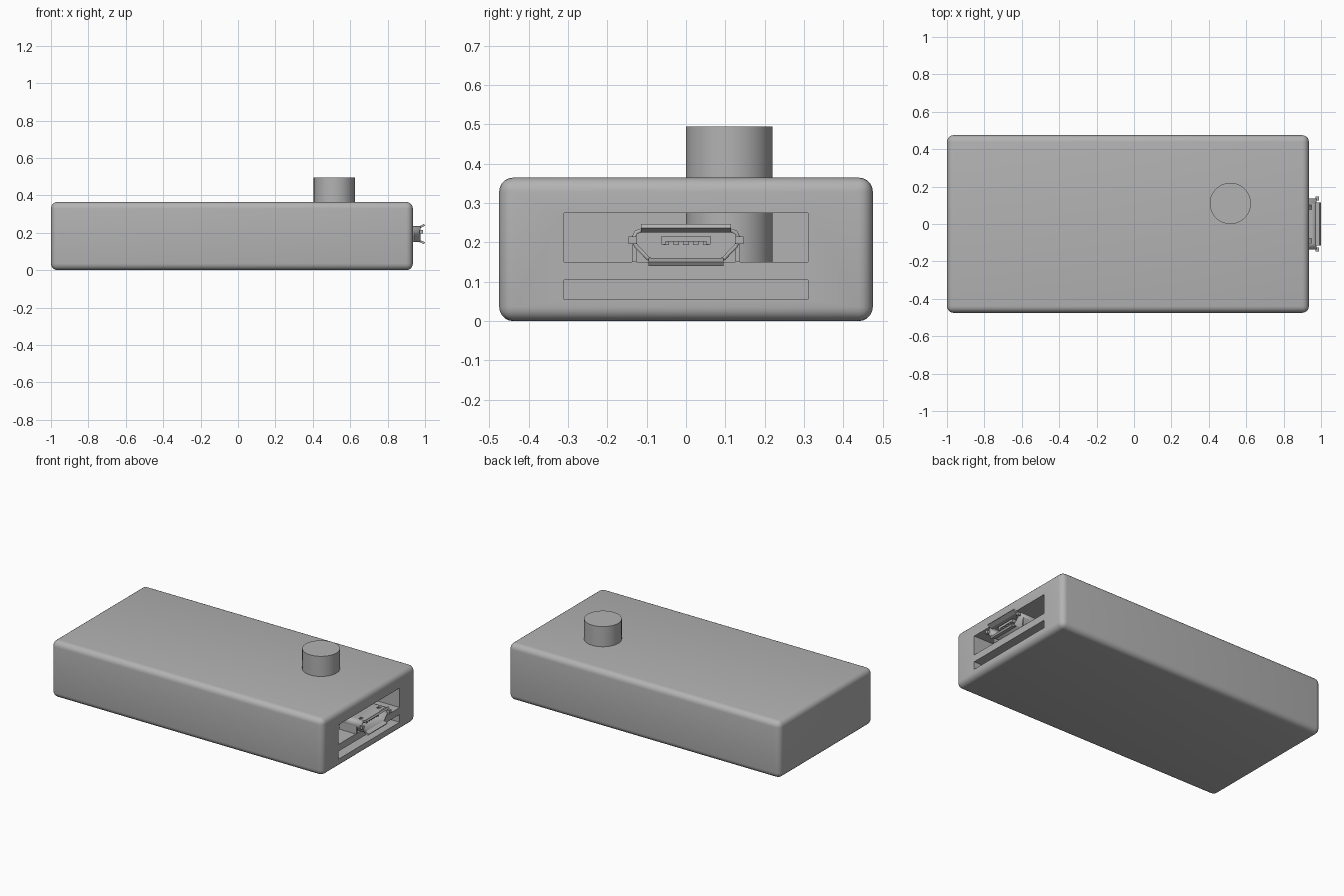
import bpy, bmesh
from mathutils import Vector

if "Cube" in bpy.data.objects:
    bpy.data.objects.remove(bpy.data.objects["Cube"])

grey = bpy.data.materials.new("plain grey")
grey.use_nodes = True
colour = (0.45, 0.45, 0.45, 1)
grey.diffuse_color = colour
grey.node_tree.nodes["Principled BSDF"].inputs["Base Color"].default_value = colour


def finish(name, bm):
    bmesh.ops.recalc_face_normals(bm, faces=bm.faces)
    mesh = bpy.data.meshes.new(name)
    bm.to_mesh(mesh)
    bm.free()
    mesh.materials.append(grey)
    ob = bpy.data.objects.new(name, mesh)
    bpy.context.collection.objects.link(ob)
    return ob


def box(name, lo, hi):
    bm = bmesh.new()
    bmesh.ops.create_cube(bm, size=1)
    lo, hi = Vector(lo), Vector(hi)
    for v in bm.verts:
        v.co = (lo + hi) / 2 + v.co * (hi - lo)
    return finish(name, bm)


def extrude(name, points, offset, caps=True):
    """Sweep a closed profile along an offset."""
    bm = bmesh.new()
    a = [bm.verts.new(p) for p in points]
    b = [bm.verts.new(Vector(p) + Vector(offset)) for p in points]
    for i in range(len(a)):
        j = (i + 1) % len(a)
        bm.faces.new((a[i], a[j], b[j], b[i]))
    if caps:
        bm.faces.new(a)
        bm.faces.new(b)
    return finish(name, bm)


def smooth(ob, degrees=35):
    bpy.ops.object.select_all(action="DESELECT")
    ob.select_set(True)
    bpy.context.view_layer.objects.active = ob
    bpy.ops.object.shade_smooth_by_angle(angle=degrees * 3.14159 / 180)


def cut(target, tool):
    mod = target.modifiers.new("cut", "BOOLEAN")
    mod.operation = "DIFFERENCE"
    mod.solver = "EXACT"
    mod.object = tool
    tool.hide_render = True
    tool.hide_set(True)


# Rounded case with two deep slots in its right-hand end
case = box("case", (-1, -0.475, 0), (0.935, 0.475, 0.365))
bm = bmesh.new()
bm.from_mesh(case.data)
bmesh.ops.bevel(bm, geom=bm.edges[:], offset=0.036, segments=5, profile=0.5, affect="EDGES")
bm.to_mesh(case.data)
bm.free()
smooth(case)
cut(case, box("upper_slot_cutter", (-0.9, -0.31, 0.15), (1.1, 0.31, 0.275)))
cut(case, box("lower_slot_cutter", (-0.9, -0.31, 0.055), (1.1, 0.31, 0.105)))

# Round button running down through the upper slot
bm = bmesh.new()
bmesh.ops.create_cone(bm, cap_ends=True, segments=64, radius1=0.11, radius2=0.11, depth=0.345)
bmesh.ops.translate(bm, verts=bm.verts, vec=(0.515, 0.11, 0.3225))
button = finish("button", bm)
smooth(button)

# Socket shell: an open tapered tube with a back plate
half = [(0.115, 0.235), (0.13, 0.23), (0.137, 0.216), (0.137, 0.2), (0.13, 0.187), (0.1, 0.156), (0.09, 0.151)]
ring = half + [(-y, z) for y, z in reversed(half)]
shell = extrude("socket_shell", [(0.76, y, z) for y, z in ring], (0.215, 0, 0), caps=False)
wall = shell.modifiers.new("wall", "SOLIDIFY")
wall.thickness = 0.01
wall.offset = -1
smooth(shell)
for side in (-1, 1):
    y = side * 0.09
    cut(shell, box("shell_window_cutter", (0.93, y - 0.012, 0.22), (0.95, y + 0.012, 0.25)))
extrude("socket_back", [(0.765, y, z) for y, z in ring], (0.05, 0, 0))

# Flared lips at the mouth, as bent strips
for name, base, tip, width in (("top_lip", 0.225, 0.247, 0.115), ("bottom_lip", 0.16, 0.14, 0.095)):
    up = 0.01 if tip > base else -0.01
    profile = [(0.96, base), (0.975, base), (1.0, tip - up), (0.993, tip), (0.97, base + up), (0.96, base + up)]
    extrude(name, [(x, -width, z) for x, z in profile], (0, 2 * width, 0))

# Side lips, locating tabs and mounting feet
for side, word in ((-1, "right"), (1, "left")):
    def pair(name, x0, x1, y0, y1, z0, z1):
        ys = sorted((side * y0, side * y1))
        box(word + name, (x0, ys[0], z0), (x1, ys[1], z1))
    pair("_side_lip", 0.97, 0.99, 0.126, 0.146, 0.196, 0.215)
    pair("_foot", 0.82, 0.94, 0.126, 0.137, 0.15, 0.205)

# Contact tongue with five pins under it
box("tongue", (0.8, -0.062, 0.202), (0.96, 0.062, 0.217))
for i in range(5):
    y = (i - 2) * 0.025
    box("contact_pin", (0.8, y - 0.007, 0.194), (0.955, y + 0.007, 0.204))
for side in (-1, 1):
    y = side * 0.057
    box("tongue_end", (0.8, y - 0.005, 0.195), (0.96, y + 0.005, 0.204))
